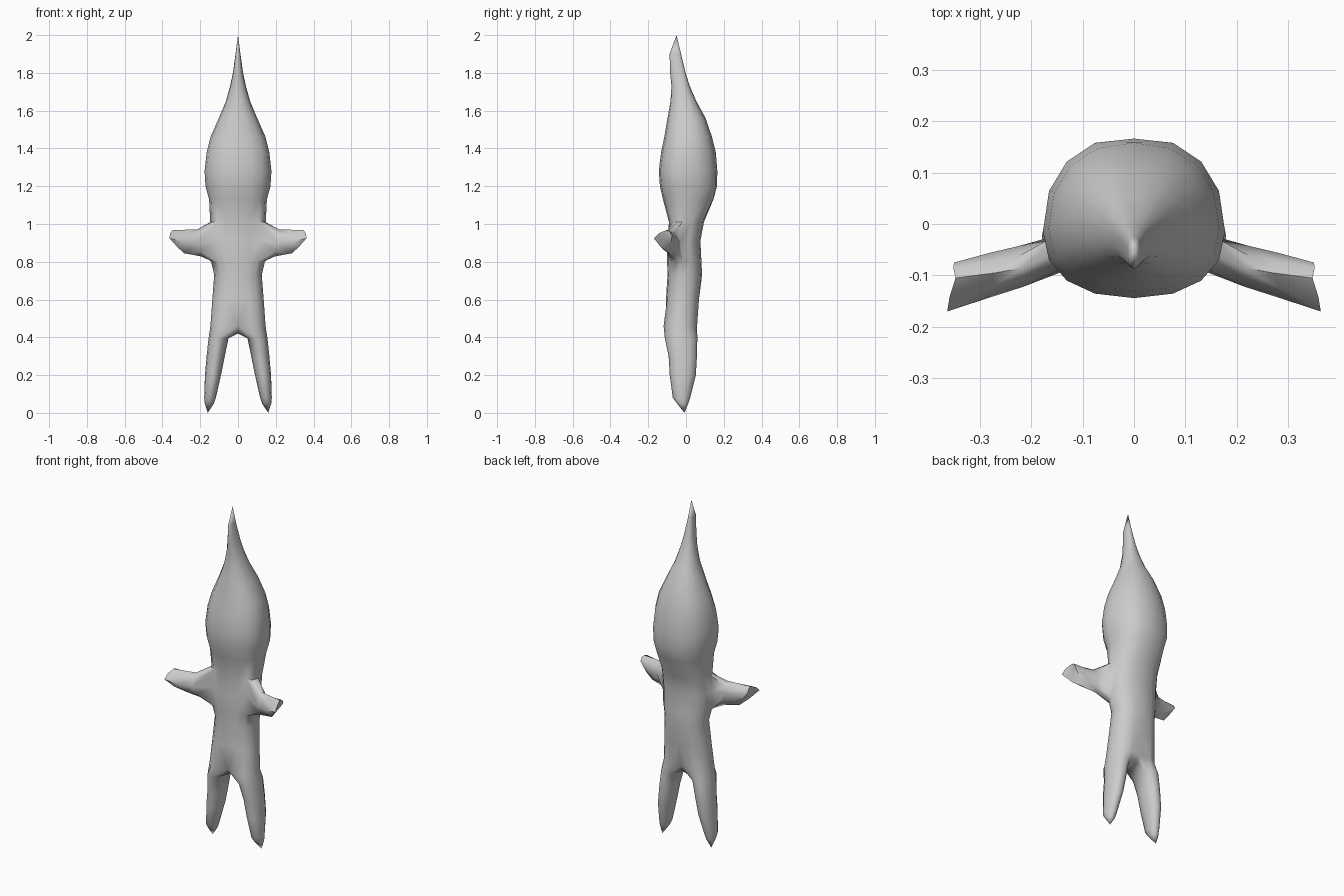
import bpy, bmesh, math
from mathutils import Vector, Matrix

if "Cube" in bpy.data.objects:
    bpy.data.objects.remove(bpy.data.objects["Cube"])

bm = bmesh.new()
SEG = 8  # segments in half of a body ring


def half_ring(z, hw, yf, yb, c, dent_front=0.0, dent_back=0.0):
    """Half cross-section from front centre round the side to back centre."""
    ring = []
    for k in range(SEG + 1):
        t = math.pi * k / SEG
        s, co = abs(math.sin(t)) ** 0.88, math.cos(t)
        y = c + (yf - c) * co ** 0.88 if co > 0 else c + (yb - c) * (-co) ** 0.88
        y += dent_front * (k == 0) - dent_back * (k == SEG)
        x = 0.0 if k in (0, SEG) else hw * s
        ring.append(bm.verts.new((x, y, z)))
    return ring


def bridge(a, b, closed=True, skip=()):
    n = len(a)
    for i in range(n if closed else n - 1):
        if i not in skip:
            j = (i + 1) % n
            bm.faces.new((a[i], a[j], b[j], b[i]))


# Trunk and pointed head: z, half width, front y, back y, y of widest point
sections = [
    (0.46, 0.146, -0.125, 0.065, -0.03, 0.025, 0.02),
    (0.60, 0.136, -0.106, 0.075, -0.02, 0, 0.01),
    (0.73, 0.126, -0.098, 0.085, -0.01),
    (0.80, 0.142, -0.10, 0.082, -0.02),
    (0.91, 0.150, -0.10, 0.076, -0.03),
    (1.01, 0.147, -0.09, 0.095, -0.02),
    (1.13, 0.153, -0.122, 0.155, -0.01, 0, 0.01),
    (1.20, 0.172, -0.138, 0.170, -0.01, 0, 0.006),
    (1.28, 0.177, -0.144, 0.170, -0.015, 0, 0.004),
    (1.38, 0.166, -0.132, 0.158, -0.01),
    (1.46, 0.146, -0.115, 0.138, 0.0),
    (1.56, 0.102, -0.098, 0.104, 0.0),
    (1.65, 0.064, -0.082, 0.055, -0.01),
    (1.73, 0.042, -0.077, 0.020, -0.02),
    (1.80, 0.027, -0.084, -0.002, -0.03),
    (1.90, 0.013, -0.087, -0.026, -0.05),
]
rings = [half_ring(*s) for s in sections]
for i in range(len(rings) - 1):
    # leave an opening at the shoulder for the arm
    bridge(rings[i], rings[i + 1], False, (2, 3) if i in (3, 4) else ())
tip = bm.verts.new((0, -0.05, 2.0))
for a, b in zip(rings[-1], rings[-1][1:]):
    bm.faces.new((a, b, tip))

# Arm: each ring is given by its front, top, back and bottom points
lo, mid, hi = rings[3], rings[4], rings[5]
prev = [lo[2], lo[3], lo[4], mid[4], hi[4], hi[3], hi[2], mid[2]]
arm = [
    ((0.215, -0.122, 0.90), (0.215, -0.085, 0.972), (0.225, -0.043, 0.92), (0.195, -0.075, 0.828)),
    ((0.290, -0.146, 0.905), (0.270, -0.095, 0.970), (0.280, -0.056, 0.92), (0.245, -0.085, 0.838)),
    ((0.363, -0.170, 0.925), (0.347, -0.105, 0.967), (0.350, -0.075, 0.94), (0.285, -0.090, 0.845)),
]
for pts in arm:
    f, t, b, d = map(Vector, pts)
    c = (f + t + b + d) / 4

    def corner(p, q):
        return c + ((p + q) / 2 - c) * 1.2
    order = (corner(d, f), d, corner(d, b), b, corner(t, b), t, corner(t, f), f)
    ring = [bm.verts.new(p) for p in order]
    bridge(prev, ring)
    prev = ring
hub = bm.verts.new(sum((v.co for v in prev), Vector()) / 8)
for i in range(8):
    bm.faces.new((prev[i], prev[(i + 1) % 8], hub))

# Leg: half of the lowest trunk ring closed by a crotch strip on the centre line
crotch = [bm.verts.new((0, y, z)) for y, z in ((0.03, 0.425), (-0.02, 0.42), (-0.07, 0.425))]
prev = rings[0] + crotch
leg = [  # z, inner x, outer x, front y, back y
    (0.395, 0.050, 0.156, -0.112, 0.060),
    (0.300, 0.070, 0.166, -0.092, 0.058),
    (0.200, 0.090, 0.175, -0.086, 0.052),
    (0.080, 0.117, 0.179, -0.070, 0.022),
    (0.050, 0.127, 0.176, -0.048, 0.012),
]
for z, xi, xo, yf, yb in leg:
    ring = []
    for k in range(12):
        t = math.radians(30 * k - 30)
        ring.append(bm.verts.new(((xi + xo) / 2 + (xo - xi) / 2 * math.sin(t),
                                  (yf + yb) / 2 + (yf - yb) / 2 * math.cos(t), z)))
    bridge(prev, ring)
    prev = ring
toe = bm.verts.new((0.160, -0.008, 0.0))
for i in range(12):
    bm.faces.new((prev[i], prev[(i + 1) % 12], toe))

# Mirror the half figure and weld the centre line
bmesh.ops.mirror(bm, geom=bm.verts[:] + bm.edges[:] + bm.faces[:],
                 matrix=Matrix.Identity(4), merge_dist=0.0005, axis='X')
bmesh.ops.remove_doubles(bm, verts=bm.verts[:], dist=0.0005)
bmesh.ops.recalc_face_normals(bm, faces=bm.faces[:])

mesh = bpy.data.meshes.new("figure_body")
bm.to_mesh(mesh)
bm.free()
body = bpy.data.objects.new("figure_body", mesh)
bpy.context.collection.objects.link(body)

grey = bpy.data.materials.new("plain_grey")
grey.diffuse_color = (0.6, 0.6, 0.6, 1)
grey.use_nodes = True
grey.node_tree.nodes["Principled BSDF"].inputs["Base Color"].default_value = grey.diffuse_color
mesh.materials.append(grey)

bpy.context.view_layer.objects.active = body
body.select_set(True)
bpy.ops.object.shade_smooth_by_angle(angle=math.radians(60))
